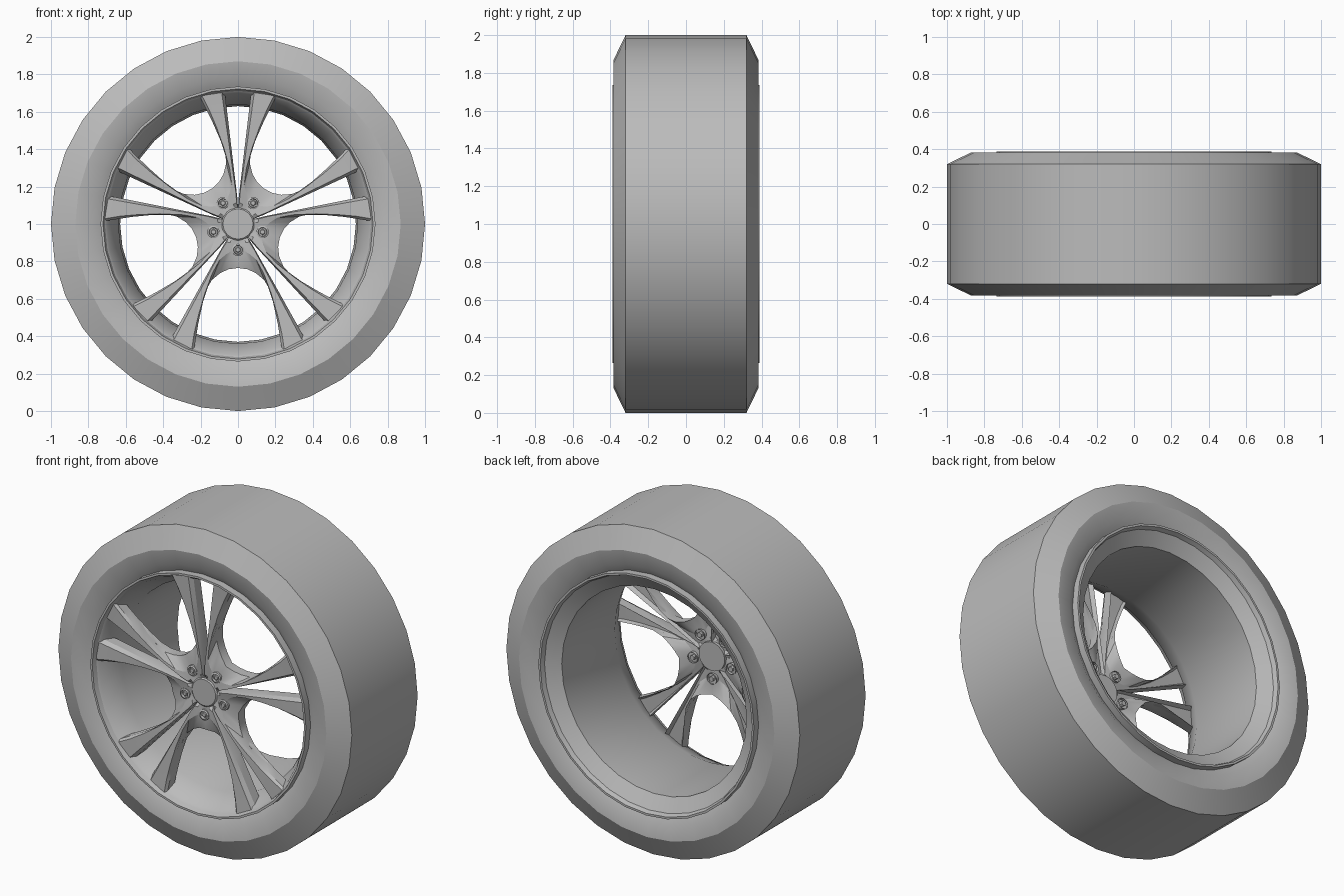
import bpy, bmesh, math
from mathutils import Vector, Matrix

if "Cube" in bpy.data.objects:
    bpy.data.objects.remove(bpy.data.objects["Cube"])

grey = bpy.data.materials.new("plain grey")
grey.use_nodes = True
grey.diffuse_color = (0.5, 0.5, 0.5, 1)
grey.node_tree.nodes["Principled BSDF"].inputs["Base Color"].default_value = (0.5, 0.5, 0.5, 1)

AXLE = Vector((0, 0, 1))


def finish(bm, name, angle=30):
    bmesh.ops.remove_doubles(bm, verts=bm.verts, dist=0.0005)
    bmesh.ops.recalc_face_normals(bm, faces=bm.faces)
    mesh = bpy.data.meshes.new(name)
    bm.to_mesh(mesh)
    bm.free()
    obj = bpy.data.objects.new(name, mesh)
    bpy.context.collection.objects.link(obj)
    obj.location = AXLE
    mesh.materials.append(grey)
    bpy.ops.object.select_all(action='DESELECT')
    obj.select_set(True)
    bpy.context.view_layer.objects.active = obj
    bpy.ops.object.shade_smooth_by_angle(angle=math.radians(angle))
    return obj


def lathe(bm, profile, steps, center=(0, 0), closed=False):
    """Revolve (radius, y) points about an axis along y at the given x, z."""
    cx, cz = center
    verts = [bm.verts.new((cx, y, cz + r)) for r, y in profile]
    pairs = list(zip(verts, verts[1:]))
    if closed:
        pairs.append((verts[-1], verts[0]))
    edges = [bm.edges.new(p) for p in pairs]
    bmesh.ops.spin(bm, geom=verts + edges, cent=(cx, 0, cz), axis=(0, 1, 0),
                   angle=math.tau, steps=steps, use_merge=True)


def polar(r, deg):
    return Vector((r * math.sin(math.radians(deg)), r * math.cos(math.radians(deg))))


# Tyre: flat tread, bevelled shoulders, sidewalls curling in to the rim
side = [(0.70, 0.33), (0.74, 0.345), (0.78, 0.37), (0.87, 0.383), (1.0, 0.32)]
bm = bmesh.new()
lathe(bm, [(r, -y) for r, y in side] + side[::-1], 32, closed=True)
finish(bm, "tyre")

# Rim: a lip on each side and a barrel tapering inwards
bm = bmesh.new()
lathe(bm, [(0.72, -0.33), (0.735, -0.34), (0.735, -0.388), (0.722, -0.388), (0.712, -0.36),
           (0.70, -0.35), (0.64, -0.22), (0.63, 0.31), (0.712, 0.36), (0.722, 0.388),
           (0.735, 0.388), (0.735, 0.34), (0.72, 0.33)], 32, closed=True)
finish(bm, "rim")

# Spokes: one half of a forked spoke, mirrored and repeated five times.
# window_edge is (along, across) from the middle of a window.
window_edge = [(0.235, 0), (0.242, 0.05), (0.262, 0.095), (0.30, 0.14), (0.36, 0.175),
               (0.44, 0.195), (0.53, 0.212), (0.61, 0.225), (0.675, 0.235)]
slot_edge = [polar(0.085, a) for a in (36, 24, 12, 0)]
slot_edge += [Vector((0.07 * (u - 0.11) / 0.59, u)) for u in (0.14, 0.26, 0.40, 0.55, 0.705)]
window_dir, window_side = polar(1, 36), polar(1, -54)
rows = []
for i, (p, q) in enumerate(window_edge):
    t = i / (len(window_edge) - 1)
    inner = slot_edge[i]
    outer = window_dir * p + window_side * q
    ridge = 0.3 + 0.6 * t
    crest = -0.325 - 0.04 * t
    groove = 0.03 if i > 2 else 0.004 * i
    drop = 0.012 + 0.05 * math.sin(math.pi * min(1, t * 1.1)) * (1 - t)
    row = []
    for f, y in ((0, crest + groove), (0.12, crest + 0.004), (ridge, crest), (1, crest + drop)):
        v = inner.lerp(outer, f)
        row.append(Vector((v.x, y, v.y)))
    rows.append(row)

bm = bmesh.new()
for k in range(5):
    turn = Matrix.Rotation(math.tau * k / 5, 3, 'Y')
    for sx in (1, -1):
        grid = [[bm.verts.new(turn @ Vector((c.x * sx, c.y, c.z))) for c in row] for row in rows]
        for a, b in zip(grid, grid[1:]):
            for j in range(3):
                bm.faces.new((a[j], a[j + 1], b[j + 1], b[j]))
bmesh.ops.remove_doubles(bm, verts=bm.verts, dist=0.0005)
bmesh.ops.recalc_face_normals(bm, faces=bm.faces)
back = bmesh.ops.extrude_face_region(bm, geom=bm.faces[:], use_keep_orig=True)
for v in back["geom"]:
    if isinstance(v, bmesh.types.BMVert):
        v.co.y += 0.06
finish(bm, "spokes", 22)

# Centre cap
bm = bmesh.new()
lathe(bm, [(0, -0.332), (0.08, -0.332), (0.088, -0.325), (0.088, -0.25), (0, -0.25)], 32)
finish(bm, "centre_cap")

# Wheel nuts: a raised collar with a nut sunk inside, one below each window
bm = bmesh.new()
for k in range(5):
    c = polar(0.138, 36 + 72 * k)
    lathe(bm, [(0.033, -0.25), (0.033, -0.332), (0.024, -0.336), (0.021, -0.318), (0, -0.318)], 16, c)
    lathe(bm, [(0, -0.332), (0.012, -0.332), (0.016, -0.328), (0.016, -0.245), (0, -0.245)], 6, c)
finish(bm, "wheel_nuts")
